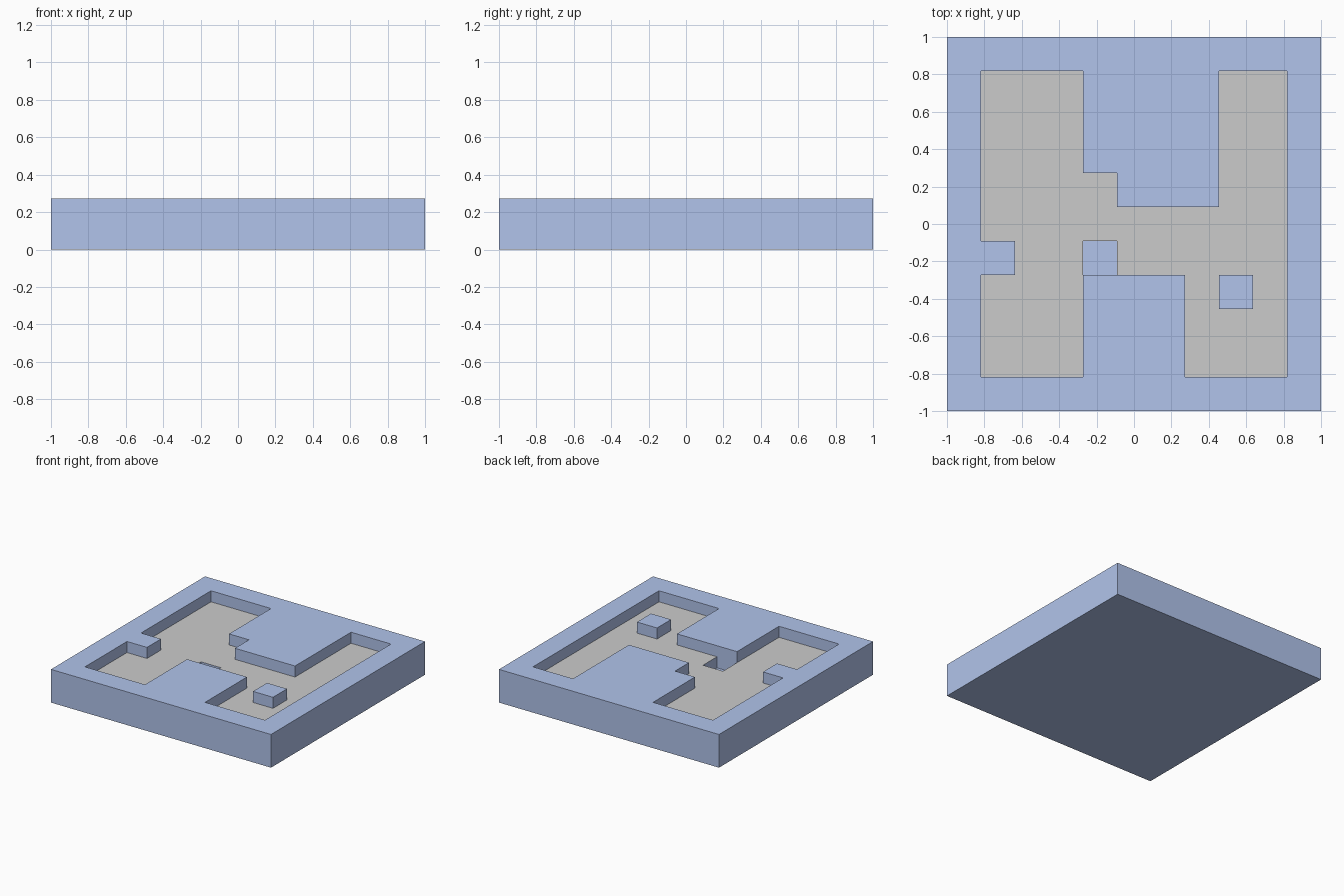
import bpy, bmesh, math

if "Cube" in bpy.data.objects:
    bpy.data.objects.remove(bpy.data.objects["Cube"])

N = 11
CELL = 2 / N
STEP = CELL / 2          # height of one level

# Plan seen from above, back row first: '#' wall, '.' floor, 'o' sunken pit
PLAN = (["#" * N]
        + ["#...####..#"] * 3
        + ["#....###..#",
           "#.........#",
           "##..o.....#",
           "#...###.#.#"]
        + ["#...###...#"] * 2
        + ["#" * N])
LEVEL = {"#": 3, ".": 2, "o": 1}


def level(c, r):
    """Height level of a cell; zero outside the board."""
    return LEVEL[PLAN[r][c]] if 0 <= c < N and 0 <= r < N else 0


def point(c, r, h):
    return (-1 + c * CELL, 1 - r * CELL, h * STEP)


def quad(bm, points, material=0):
    face = bm.faces.new([bm.verts.new(point(*p)) for p in points])
    face.material_index = material


bm = bmesh.new()
for r in range(N):
    for c in range(N):
        h = level(c, r)
        # cell corners, counter-clockwise from front left
        ring = [(c, r + 1), (c + 1, r + 1), (c + 1, r), (c, r)]
        quad(bm, [(*p, h) for p in ring], 1 if h == 2 else 0)
        quad(bm, [(*p, 0) for p in reversed(ring)])
        # side walls down to every lower neighbour
        for i, (dc, dr) in enumerate([(0, 1), (1, 0), (0, -1), (-1, 0)]):
            a, b = ring[i], ring[(i + 1) % 4]
            for k in range(level(c + dc, r + dr), h):
                quad(bm, [(*a, k), (*b, k), (*b, k + 1), (*a, k + 1)])

# Weld the cells and merge flat areas into clean faces
bmesh.ops.remove_doubles(bm, verts=bm.verts[:], dist=1e-4)
bmesh.ops.dissolve_limit(bm, angle_limit=math.radians(1), verts=bm.verts[:],
                         edges=bm.edges[:], delimit={"MATERIAL"})

mesh = bpy.data.meshes.new("maze_board")
bm.to_mesh(mesh)
bm.free()

# Blue walls and body, grey floor
for name, color in (("blue_wall", (0.44, 0.55, 0.83, 1)),
                    ("grey_floor", (0.8, 0.8, 0.8, 1))):
    mat = bpy.data.materials.new(name)
    mat.diffuse_color = color
    mat.use_nodes = True
    mat.node_tree.nodes["Principled BSDF"].inputs["Base Color"].default_value = mat.diffuse_color
    mesh.materials.append(mat)

board = bpy.data.objects.new("maze_board", mesh)
bpy.context.collection.objects.link(board)
